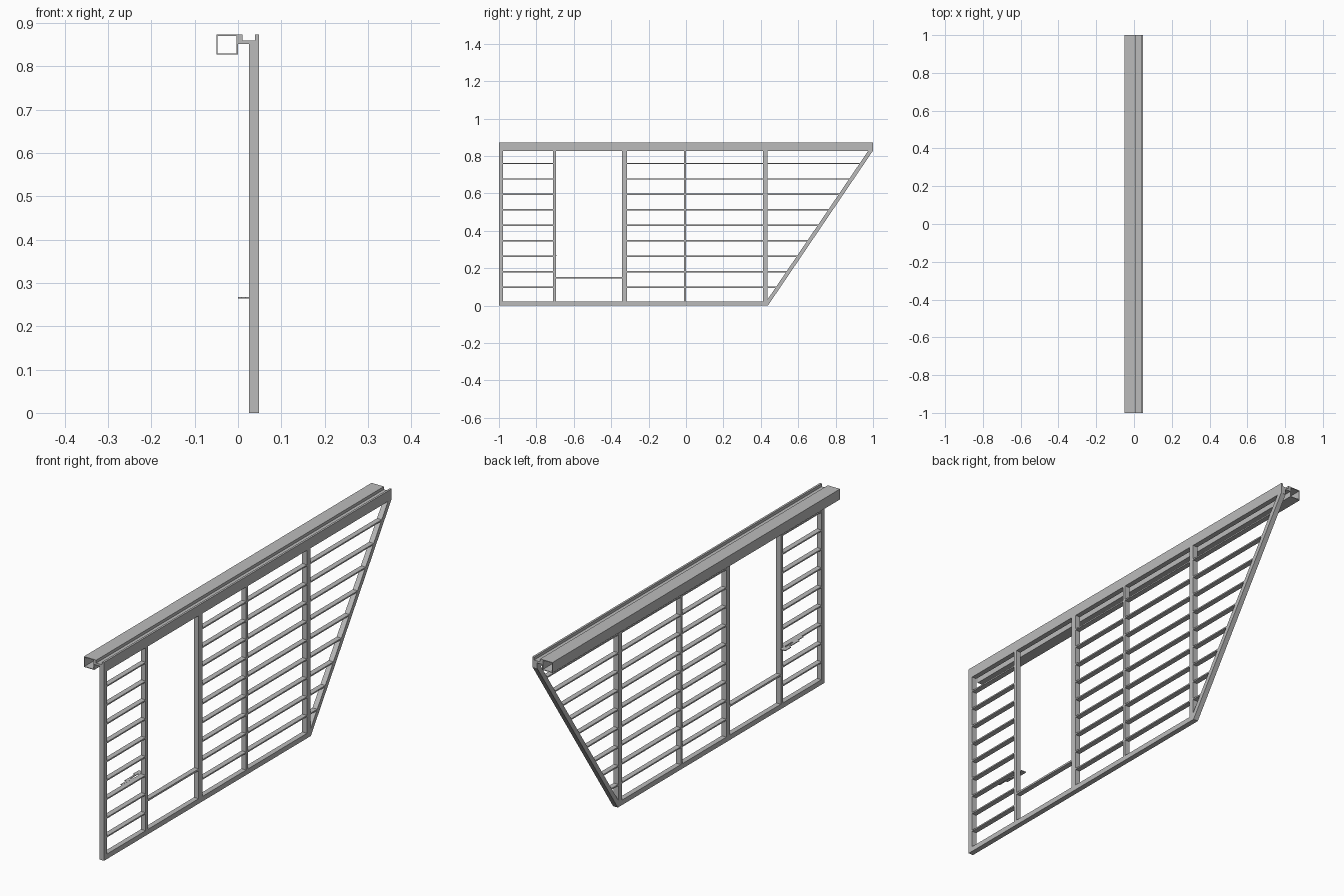
import bpy
import bmesh

if "Cube" in bpy.data.objects:
    bpy.data.objects.remove(bpy.data.objects["Cube"])

steel = bpy.data.materials.new("grey steel")
steel.use_nodes = True
grey = (0.5, 0.5, 0.5, 1)
steel.diffuse_color = grey
steel.node_tree.nodes["Principled BSDF"].inputs["Base Color"].default_value = grey

X0, X1 = 0.025, 0.048      # depth of the panel frame
BEAM = 0.827               # underside of the top beam
TOP = 0.873


def prism(name, outline, start, offset):
    """Extrude a closed outline by an offset; start maps 2D points to 3D."""
    bm = bmesh.new()
    face = bm.faces.new([bm.verts.new(start(a, b)) for a, b in outline])
    new = bmesh.ops.extrude_face_region(bm, geom=[face])["geom"]
    bmesh.ops.translate(bm, vec=offset, verts=[v for v in new if isinstance(v, bmesh.types.BMVert)])
    bmesh.ops.recalc_face_normals(bm, faces=bm.faces)
    mesh = bpy.data.meshes.new(name)
    bm.to_mesh(mesh)
    bm.free()
    mesh.materials.append(steel)
    obj = bpy.data.objects.new(name, mesh)
    bpy.context.collection.objects.link(obj)
    return obj


def panel_part(name, outline):
    """Outline in y and z, as deep as the frame."""
    return prism(name, outline, lambda y, z: (X0, y, z), (X1 - X0, 0, 0))


def bar(name, y0, y1, z0, z1):
    return panel_part(name, [(y0, z0), (y1, z0), (y1, z1), (y0, z1)])


def rail(name, outline):
    """Outline in x and z, running the full length."""
    return prism(name, outline, lambda x, z: (x, -1, z), (0, 2, 0))


def rect(a0, a1, b0, b1):
    return [(a0, b0), (a1, b0), (a1, b1), (a0, b1)]


def slope(z):
    """Middle line of the raked end bar."""
    return 0.426 + z * 0.561 / BEAM


# Hollow box tube along the top, made of four walls
W = 0.003
L, R = -0.05, 0.0
rail("tube_bottom", rect(L, R, BEAM, BEAM + W))
rail("tube_top", rect(L, R, TOP - W, TOP))
rail("tube_outer_wall", rect(L, L + W, BEAM + W, TOP - W))
rail("tube_inner_wall", rect(R - W, R, BEAM + W, TOP - W))

# Grooved track joining the tube to the top beam
rail("track_and_top_beam", [
    (0, 0.851), (X0, 0.851), (X0, BEAM), (X1, BEAM), (X1, TOP),
    (0.039, TOP), (0.039, 0.86), (0.01, 0.86), (0.01, TOP), (0, TOP)])

# Frame
bar("bottom_rail", -1, 0.43, 0, 0.022)
posts = {"front_post": (-1, -0.978), "door_front_post": (-0.711, -0.695),
         "door_rear_post": (-0.342, -0.316), "middle_post": (-0.012, 0),
         "rear_post": (0.411, 0.435)}
for name, (y0, y1) in posts.items():
    bar(name, y0, y1, 0.022, BEAM)
panel_part("raked_end_bar", [(0.414, 0), (0.438, 0), (0.999, BEAM), (0.974, BEAM)])

# Slats, left out of the door opening
T = 0.003
for i in range(9):
    z = 0.098 + i * 0.0828
    bar(f"front_slat_{i + 1}", -0.978, -0.711, z - T, z + T)
    bar(f"middle_slat_{i + 1}", -0.316, 0.411, z - T, z + T)
    bar(f"rear_slat_{i + 1}", 0.435, slope(z), z - T, z + T)
bar("door_sill", -0.695, -0.342, 0.145, 0.153)

# Thin stepped latch plate on the inner side
prism("latch_plate", [
    (X0, -0.84), (X0, -0.77), (0.016, -0.77), (0.016, -0.72), (X0, -0.72), (X0, -0.69),
    (0, -0.69), (0, -0.73), (0.008, -0.73), (0.008, -0.80), (0.016, -0.80), (0.016, -0.84)],
    lambda x, y: (x, y, 0.264), (0, 0, 0.003))
